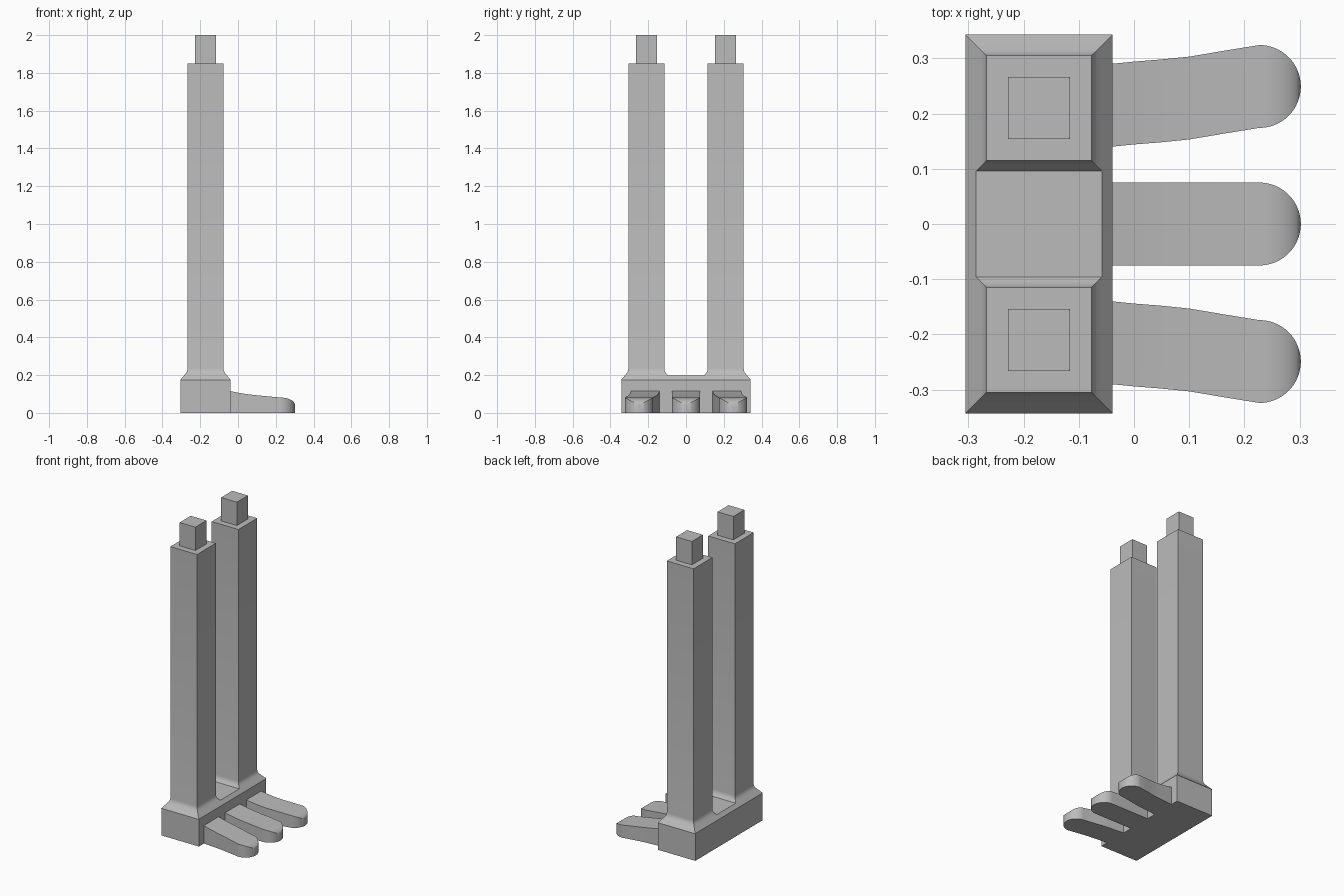
import bpy, bmesh, math

if "Cube" in bpy.data.objects:
    bpy.data.objects.remove(bpy.data.objects["Cube"], do_unlink=True)

grey = bpy.data.materials.new("plain grey")
grey.use_nodes = True
colour = (0.5, 0.5, 0.5, 1)
grey.diffuse_color = colour
grey.node_tree.nodes["Principled BSDF"].inputs["Base Color"].default_value = colour


def loft(name, rings):
    """Skin a closed solid through rings of equal point count."""
    bm = bmesh.new()
    loops = [[bm.verts.new(p) for p in ring] for ring in rings]
    n = len(loops[0])
    for a, b in zip(loops, loops[1:]):
        for i in range(n):
            j = (i + 1) % n
            bm.faces.new((a[i], a[j], b[j], b[i]))
    bm.faces.new(loops[0][::-1])
    bm.faces.new(loops[-1])
    bmesh.ops.remove_doubles(bm, verts=bm.verts, dist=1e-5)
    bmesh.ops.recalc_face_normals(bm, faces=bm.faces)
    mesh = bpy.data.meshes.new(name)
    bm.to_mesh(mesh)
    bm.free()
    mesh.materials.append(grey)
    obj = bpy.data.objects.new(name, mesh)
    bpy.context.collection.objects.link(obj)
    bpy.ops.object.select_all(action="DESELECT")
    obj.select_set(True)
    bpy.context.view_layer.objects.active = obj
    bpy.ops.object.shade_smooth_by_angle(angle=math.radians(30))
    return obj


def rect(cx, cy, hx, hy, z):
    return [(cx + sx * hx, cy + sy * hy, z)
            for sx, sy in ((-1, -1), (1, -1), (1, 1), (-1, 1))]


CX, LEG_Y, LEG_HALF = -0.172, 0.21, 0.095
FLARE = [(0.038, 0.175), (0.019, 0.198), (0.009, 0.21), (0.003, 0.22), (0, 0.235)]

# Foot block, and the low bridge joining the legs
loft("foot_block", [rect(CX, 0, 0.133, 0.341, z) for z in (0, 0.175)])
loft("bridge", [rect(CX, 0, LEG_HALF + d, 0.115, z) for d, z in FLARE[:2]])

# Square legs with flared bottoms, each with a peg on top
for side, s in (("left", 1), ("right", -1)):
    profile = FLARE + [(0, 1.85)]
    loft(f"{side}_leg", [rect(CX, s * LEG_Y, LEG_HALF + d, LEG_HALF + d, z)
                         for d, z in profile])
    loft(f"{side}_peg", [rect(CX, s * LEG_Y, 0.056, 0.056, z) for z in (1.85, 2)])

# Toes: sloping tops, slight outward bend, round ends
ROOT = [(-0.05, 0.117, 0.214), (0, 0.107, 0.219), (0.05, 0.099, 0.223),
        (0.1, 0.093, 0.228), (0.165, 0.087, 0.239)]
RADIUS, END_X, END_Y = 0.075, 0.227, 0.249


def toe(name, s):
    stations = [(x, RADIUS, top, y) for x, top, y in ROOT]
    for i in range(17):
        a = math.pi / 2 * i / 16
        stations.append((END_X + RADIUS * math.sin(a), RADIUS * math.cos(a),
                         0.04 + 0.041 * math.cos(a), END_Y))
    return loft(name, [[(x, s * y - w, 0), (x, s * y + w, 0),
                        (x, s * y + w, top), (x, s * y - w, top)]
                       for x, w, top, y in stations[:-1]]
                + [[(END_X + RADIUS, s * END_Y + k * 0.002, z)
                    for k, z in ((-1, 0), (1, 0), (1, 0.04), (-1, 0.04))]])


for name, s in (("left_toe", 1), ("middle_toe", 0), ("right_toe", -1)):
    toe(name, s)
